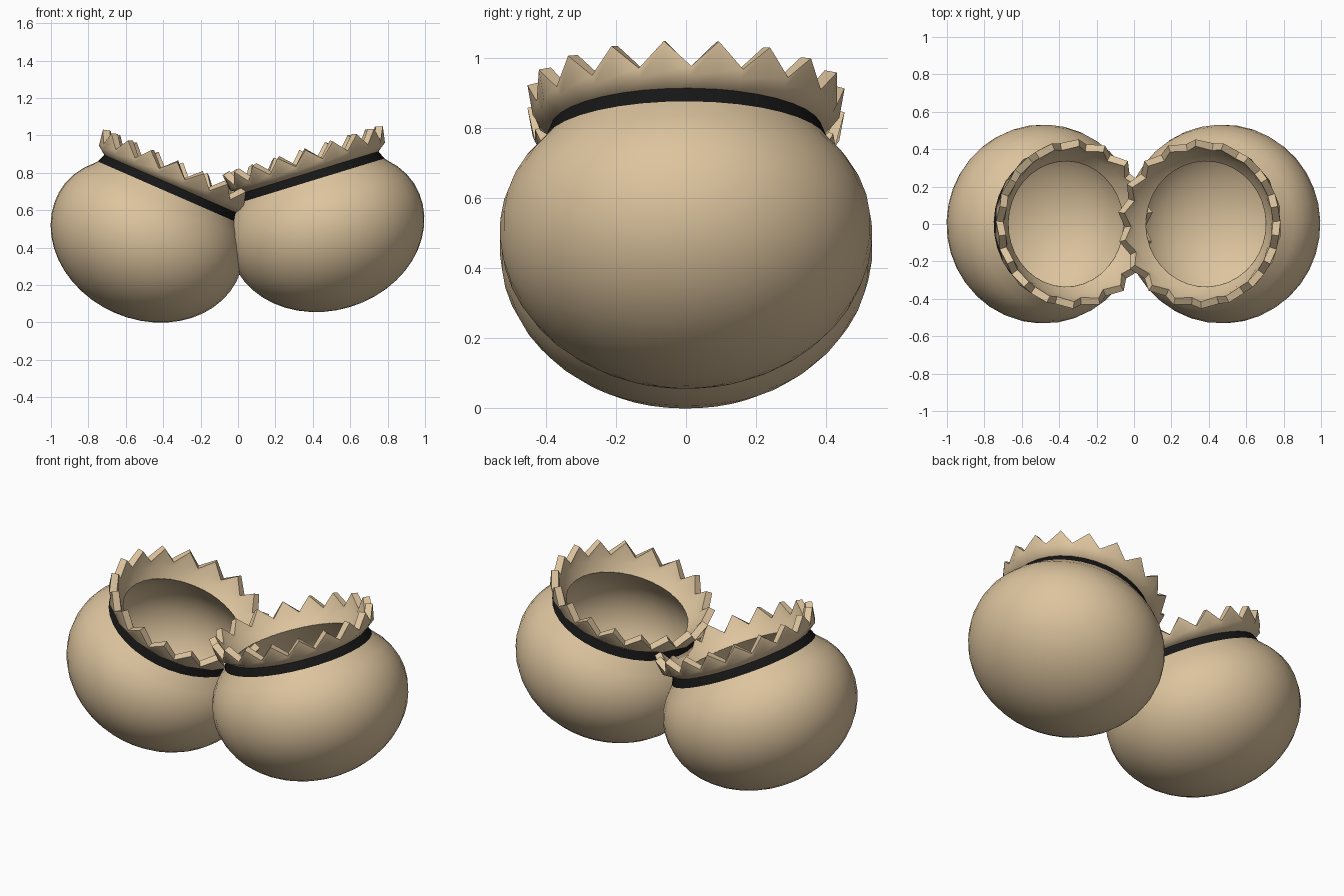
import bpy, bmesh, math

if "Cube" in bpy.data.objects:
    bpy.data.objects.remove(bpy.data.objects["Cube"])

SEG = 36          # sides per pot, two per collar tooth
R, H = 0.532, 0.44  # outer body radii


def material(name, rgb):
    m = bpy.data.materials.new(name)
    m.diffuse_color = (*rgb, 1)
    m.use_nodes = True
    m.node_tree.nodes["Principled BSDF"].inputs["Base Color"].default_value = m.diffuse_color
    return m


TAN = material("tan", (0.72, 0.55, 0.34))
BLACK = material("black", (0.008, 0.008, 0.008))


def revolve(name, profiles, mat, place, phase, closed, angle):
    """Spin (radius, height) profiles round z, alternating between them."""
    bm = bmesh.new()
    cols = []
    for i in range(SEG):
        a = phase + 2 * math.pi * i / SEG
        cols.append([bm.verts.new((r * math.cos(a), r * math.sin(a), z))
                     for r, z in profiles[i % len(profiles)]])
    n = len(profiles[0])
    for i in range(SEG):
        c, d = cols[i], cols[(i + 1) % SEG]
        for j in range(n if closed else n - 1):
            k = (j + 1) % n
            bm.faces.new((c[j], d[j], d[k], c[k]))
    bmesh.ops.remove_doubles(bm, verts=bm.verts, dist=1e-5)
    bmesh.ops.recalc_face_normals(bm, faces=bm.faces)
    me = bpy.data.meshes.new(name)
    bm.to_mesh(me)
    bm.free()
    me.materials.append(mat)
    ob = bpy.data.objects.new(name, me)
    bpy.context.collection.objects.link(ob)
    x, z, tilt = place
    ob.location = (x, 0, z)
    ob.rotation_euler = (0, math.radians(tilt), 0)
    bpy.ops.object.select_all(action='DESELECT')
    ob.select_set(True)
    bpy.context.view_layer.objects.active = ob
    bpy.ops.object.shade_smooth_by_angle(angle=math.radians(angle))
    return ob


def arc(r, h, top, steps):
    """Ellipse from the bottom pole up to height top."""
    end = math.asin(top / h)
    pts = []
    for i in range(steps + 1):
        a = -math.pi / 2 + (end + math.pi / 2) * i / steps
        pts.append((r * math.cos(a), h * math.sin(a)))
    pts[0] = (0, -h)
    return pts


# body: outer shell pinched slightly to the neck, lip, inner bowl
outer = [(r - 0.02 * max(0, z / 0.262) ** 3, z) for r, z in arc(R, H, 0.255, 16)]
inner = arc(R - 0.045, H - 0.045, 0.25, 14)
body = outer + [(0.375, 0.305), (0.335, 0.30)] + inner[::-1]
# band
band = [(0.409, 0.260), (0.387, 0.312), (0.36, 0.312), (0.38, 0.260)]
# ruffled collar: cross-sections at a tooth and at a gap
tooth = [(0.384, 0.308), (0.438, 0.345), (0.453, 0.433), (0.416, 0.443),
         (0.388, 0.36), (0.335, 0.299)]
gap = [(0.384, 0.308), (0.423, 0.338), (0.436, 0.362), (0.397, 0.370),
       (0.378, 0.345), (0.335, 0.299)]

for side, place, deg in (("left", (-0.484, 0.455, 23.6), 168),
                         ("right", (0.472, 0.504, -17.0), 12)):
    ph = math.radians(deg)
    revolve(side + "_pot_body", [body], TAN, place, ph, False, 40)
    revolve(side + "_neck_band", [band], BLACK, place, ph, True, 40)
    revolve(side + "_ruffled_collar", [tooth, gap], TAN, place, ph, True, 45)
